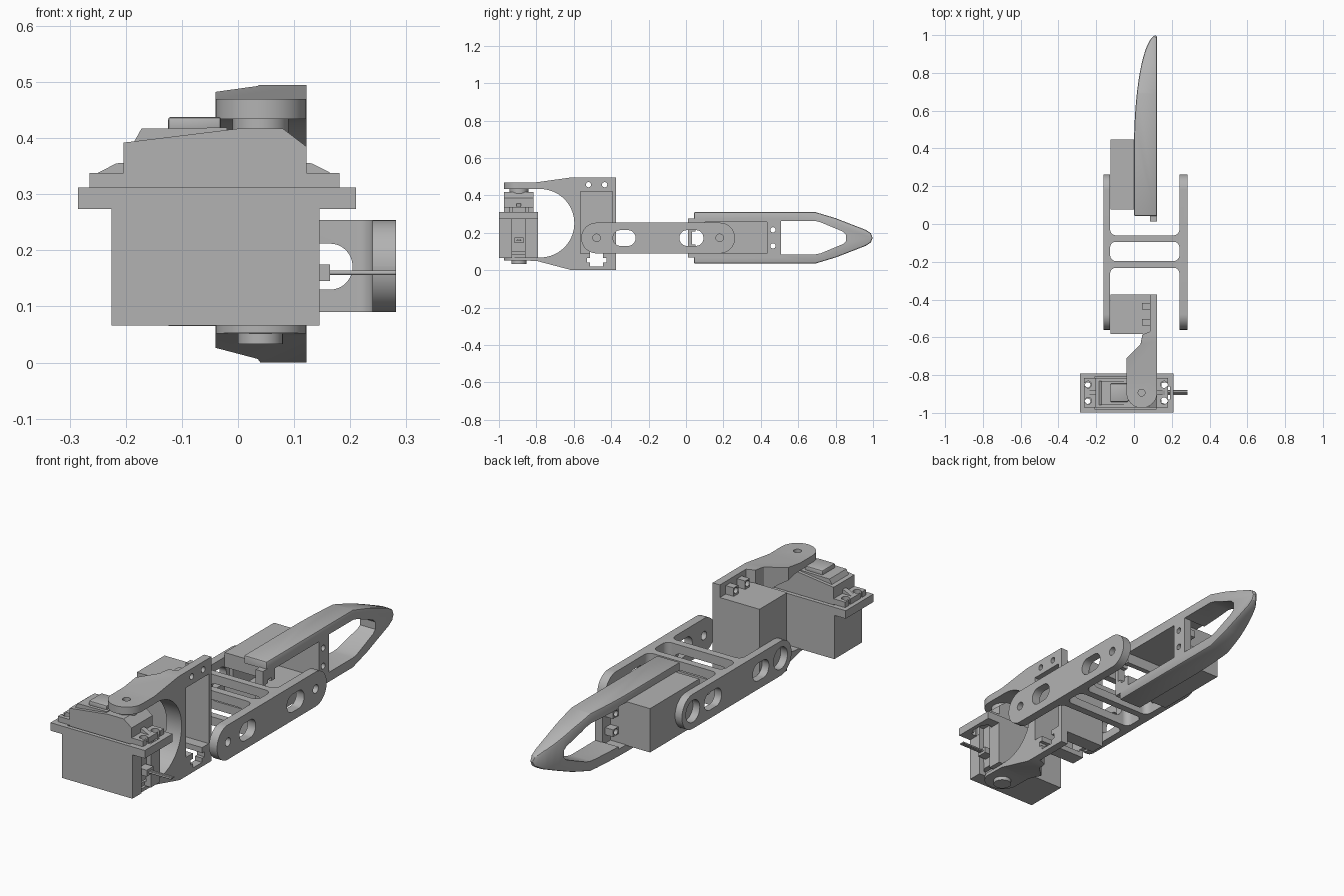
import bpy, bmesh, math
from mathutils import Matrix, Vector

cube = bpy.data.objects.get("Cube")
if cube:
    bpy.data.objects.remove(cube, do_unlink=True)

grey = bpy.data.materials.new("plain_grey")
grey.use_nodes = True
COLOUR = (0.45, 0.45, 0.45, 1)
grey.diffuse_color = COLOUR
grey.node_tree.nodes["Principled BSDF"].inputs["Base Color"].default_value = COLOUR


# helpers: prisms along an axis, boxes, rounded outlines, booleans
def prism(name, pts, axis, lo, hi):
    put = {"x": lambda a, b, c: (c, a, b),
           "y": lambda a, b, c: (a, c, b),
           "z": lambda a, b, c: (a, b, c)}[axis]
    bm = bmesh.new()
    ends = [[bm.verts.new(put(a, b, c)) for a, b in pts] for c in (lo, hi)]
    bm.faces.new(ends[0])
    bm.faces.new(ends[1])
    n = len(pts)
    for i in range(n):
        j = (i + 1) % n
        bm.faces.new((ends[0][i], ends[0][j], ends[1][j], ends[1][i]))
    bmesh.ops.recalc_face_normals(bm, faces=bm.faces)
    mesh = bpy.data.meshes.new(name)
    bm.to_mesh(mesh)
    bm.free()
    mesh.materials.append(grey)
    obj = bpy.data.objects.new(name, mesh)
    bpy.context.collection.objects.link(obj)
    return obj


def arc(cx, cy, r, start, end, n=12):
    return [(cx + r * math.cos(math.radians(start + (end - start) * i / n)),
             cy + r * math.sin(math.radians(start + (end - start) * i / n)))
            for i in range(n + 1)]


def rounded(a0, a1, b0, b1, r):
    return (arc(a1 - r, b1 - r, r, 0, 90) + arc(a0 + r, b1 - r, r, 90, 180)
            + arc(a0 + r, b0 + r, r, 180, 270) + arc(a1 - r, b0 + r, r, 270, 360))


def disc(a, b, r):
    return arc(a, b, r, 0, 350, 35)


def box(x0, x1, y0, y1, z0, z1, name="block"):
    return prism(name, [(x0, y0), (x1, y0), (x1, y1), (x0, y1)], "z", z0, z1)


def apply_mod(obj, mod):
    bpy.context.view_layer.objects.active = obj
    bpy.ops.object.modifier_apply(modifier=mod.name)


def combine(obj, other, op):
    mod = obj.modifiers.new("bool", "BOOLEAN")
    mod.operation, mod.solver, mod.object = op, "EXACT", other
    apply_mod(obj, mod)
    bpy.data.objects.remove(other, do_unlink=True)
    return obj


def cut(obj, *others):
    for o in others:
        combine(obj, o, "DIFFERENCE")


def join(obj, *others):
    for o in others:
        combine(obj, o, "UNION")


def bevel(obj, width, angle=35):
    mod = obj.modifiers.new("bevel", "BEVEL")
    mod.width, mod.segments, mod.limit_method = width, 2, "ANGLE"
    mod.angle_limit = math.radians(angle)
    apply_mod(obj, mod)


# Motor holder: x is the length from the cable end, y the width, z the depth.
FLANGE, LENGTH, HALF = 0.038, 0.495, 0.104


def holder_solids(frame, bosses):
    parts = [box(0, LENGTH, -HALF, HALF, 0, FLANGE),
             box(0.065, 0.435, -HALF, HALF, 0.01, 0.246)]
    if bosses:
        parts += [box(0.43, 0.475, s * 0.043 - 0.017, s * 0.043 + 0.017, 0.03, 0.08)
                  for s in (-1, 1)]
    for p in parts:
        p.data.transform(frame)
    return parts


def holder_cutters(frame, hole_ends):
    parts = [box(0.09, 0.42, -0.085, 0.085, -0.05, 0.226),
             box(0.02, 0.1, -0.035, 0.035, -0.05, 0.3),
             box(0.04, 0.064, -0.052, 0.052, -0.05, 0.3)]
    parts += [prism("hole", disc(u, s * 0.043, 0.014), "z", -0.05, 0.15)
              for u in hole_ends for s in (-1, 1)]
    for p in parts:
        p.data.transform(frame)
    return parts


def frame(origin, length, depth):
    u, d = Vector(length), Vector(depth)
    m = Matrix((u, d.cross(u), d)).transposed().to_4x4()
    m.translation = origin
    return m


FACE = 0.122
base_frame = frame((0.21, -0.895, 0.312), (-1, 0, 0), (0, 0, -1))
mid_frame = frame((FACE, -0.478, 0), (0, 0, 1), (-1, 0, 0))
tip_frame = frame((FACE, 0, 0.173), (0, 1, 0), (-1, 0, 0))
tip_frame.translation.y = 0.012

# Base holder
base, *rest = holder_solids(base_frame, False)
base.name = "base_holder"
join(base, *rest)
cut(base, *holder_cutters(base_frame, (0.045, 0.455)))

# Base motor: case, sloped lid, mounting ears, hub and cable
Y0, Y1, YC = -0.972, -0.815, -0.893
motor = prism("motor_case", [(-0.204, 0.1), (0.12, 0.1), (0.122, 0.385), (0.08, 0.417),
                             (0, 0.417), (-0.204, 0.392)], "y", Y0, Y1)
lid = prism("motor_lid", [(-0.19, 0.385), (-0.172, 0.417), (-0.02, 0.419),
                          (-0.02, 0.385)], "y", Y0 + 0.015, Y1 - 0.015)
cap = box(-0.125, -0.03, Y0 + 0.03, Y1 - 0.03, 0.41, 0.438, "motor_cap")
bevel(cap, 0.006)
for side, inner, outer in (("left", 0.11, 0.181), ("right", -0.195, -0.265)):
    ear = box(min(inner, outer), max(inner, outer), Y0, Y1, 0.311, 0.338, side + "_ear")
    hole_x = outer - math.copysign(0.022, outer)
    for s in (-1, 1):
        y = YC + s * 0.043
        cut(ear, prism("hole", disc(hole_x, y, 0.018), "z", 0.2, 0.5),
            box(min(hole_x, outer * 1.2), max(hole_x, outer * 1.2),
                y - 0.007, y + 0.007, 0.2, 0.5))
    step = math.copysign(0.055, outer)
    prism(side + "_ear_rib", [(inner, 0.336), (inner, 0.357), (inner + step * 0.4, 0.355),
                              (inner + step, 0.338)], "y", YC - 0.012, YC + 0.012)
prism("output_hub", disc(0.04, YC, 0.05), "z", 0.41, 0.44)
prism("lower_pivot", disc(0.04, YC, 0.04), "z", 0.033, 0.07)
box(0.1, 0.164, YC - 0.025, YC + 0.025, 0.145, 0.175, "cable_plug")
for i in (-1, 0, 1):
    prism("cable_wire", [(YC + i * 0.009 + a, 0.16 + b) for a, b in disc(0, 0, 0.004)],
          "x", 0.15, 0.282)

# Swivel bracket: side outline crossed with top outline, then the holder
bracket = prism("swivel_bracket", [(-0.98, 0.47), (-0.8, 0.47), (-0.62, 0.495), (-0.375, 0.495),
                                   (-0.375, 0), (-0.61, 0), (-0.8, 0.05), (-0.98, 0.053)],
                "x", -0.1, FACE)
plan = (arc(0.041, -0.893, 0.081, 180, 360, 24)
        + [(FACE, -0.375), (0.084, -0.375), (0.084, -0.57), (0.045, -0.585),
           (0.035, -0.635), (-0.04, -0.71)])
combine(bracket, prism("plan", plan, "z", -0.1, 0.6), "INTERSECT")
mouth = arc(-0.78, 0.251, 0.183, -90, 90, 28) + [(-1.1, 0.434), (-1.1, 0.068)]
cut(bracket, prism("mouth", mouth, "x", -0.3, 0.3),
    prism("hole", disc(0.04, YC, 0.018), "z", 0.44, 0.6))
join(bracket, *holder_solids(mid_frame, True))
cut(bracket, *holder_cutters(mid_frame, (0.457,)))

# Link: two side plates with two cross bars
link = prism("link_frame", rounded(-0.56, 0.262, 0.09, 0.254, 0.0815), "x", -0.162, 0.282)
for a, b in ((-0.8, -0.232), (-0.196, -0.094), (-0.06, 0.5)):
    cut(link, prism("gap", rounded(-0.126, 0.24, a, b, 0.03), "z", 0, 0.4))
for a, b in ((-0.39, -0.27), (-0.035, 0.093)):
    cut(link, prism("slot", rounded(a, b, 0.13, 0.214, 0.04), "x", -0.4, 0.4))
for y in (-0.478, 0.18):
    cut(link, prism("hole", disc(y, 0.173, 0.02), "x", 0.1, 0.4),
        prism("hub_hole", disc(y, 0.173, 0.052), "x", -0.4, -0.1))
cut(link, prism("slot", rounded(-0.09, 0.204, 0.13, 0.212, 0.04), "y", -0.3, 0))

# Finger: side outline crossed with a curved top outline, then the holder
finger = prism("finger", [(0.042, 0.035), (0.69, 0.035), (0.8, 0.068), (0.96, 0.13),
                          (0.988, 0.148), (0.998, 0.173), (0.988, 0.198), (0.96, 0.216),
                          (0.8, 0.278), (0.69, 0.311), (0.042, 0.311)], "x", -0.1, FACE)
curve = [(0.12 * (1 - math.cos(math.radians(t))), 0.4 + 0.6 * math.sin(math.radians(t)))
         for t in range(0, 90, 6)]
combine(finger, prism("plan", [(FACE, 0), (0, 0)] + curve + [(FACE, 1)], "z", -0.1, 0.5),
        "INTERSECT")
bevel(finger, 0.008, 50)
window = [(0.503, 0.084), (0.69, 0.084), (0.72, 0.09), (0.84, 0.14), (0.856, 0.155),
          (0.856, 0.19), (0.84, 0.206), (0.72, 0.256), (0.69, 0.264), (0.503, 0.264)]
cut(finger, prism("window", window, "x", -0.3, 0.3),
    box(-0.3, 0.3, 0, 0.504, 0.072, 0.274))
join(finger, *holder_solids(tip_frame, True))
cut(finger, *holder_cutters(tip_frame, (0.453,)))

# Smooth the round surfaces, keep the edges crisp
bpy.ops.object.select_all(action="DESELECT")
for obj in bpy.context.scene.objects:
    if obj.type == "MESH" and grey.name in obj.data.materials:
        obj.select_set(True)
        bpy.context.view_layer.objects.active = obj
bpy.ops.object.shade_smooth_by_angle(angle=math.radians(25))
